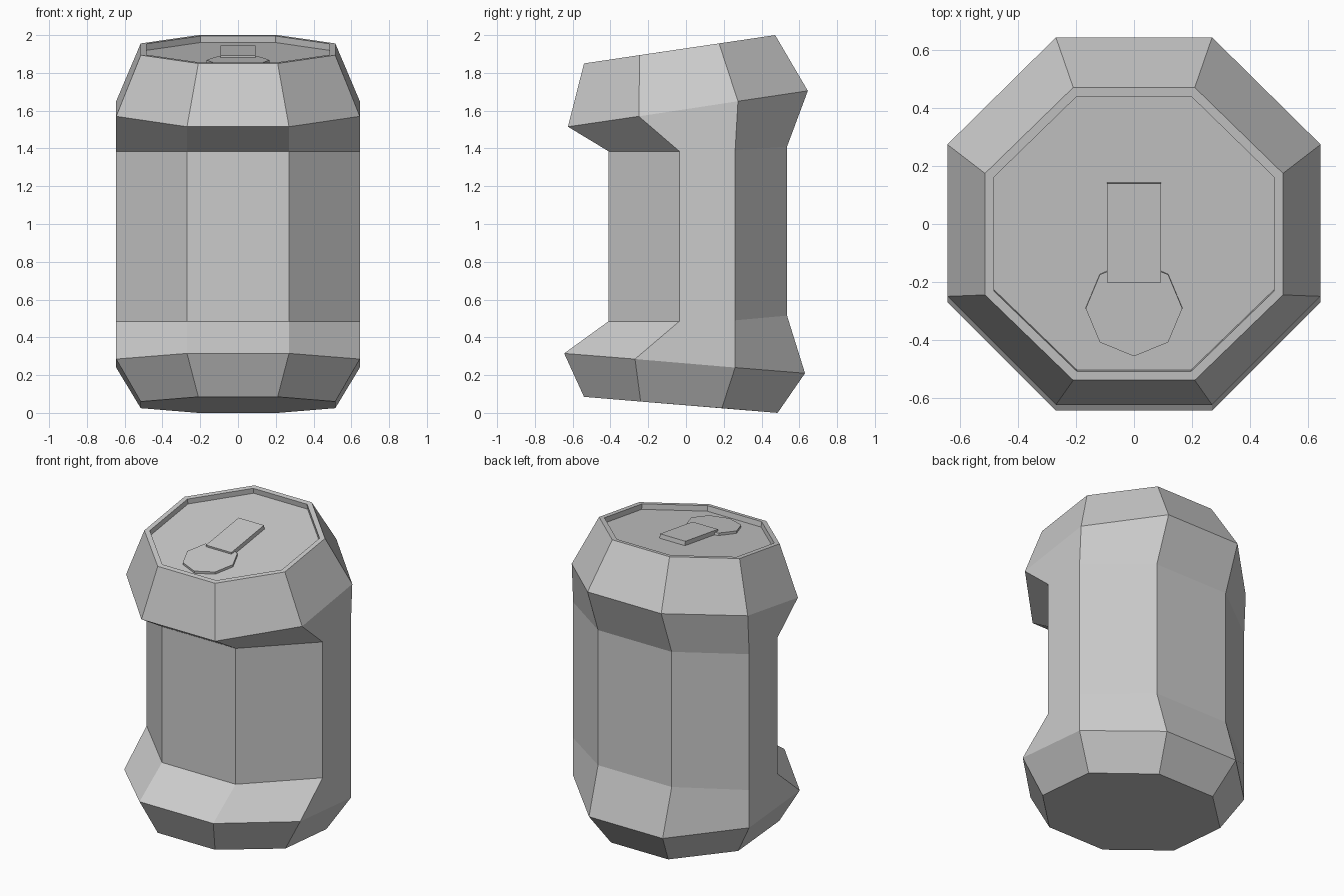
import bpy, bmesh, math
from mathutils import Matrix, Vector

old = bpy.data.objects.get("Cube")
if old:
    bpy.data.objects.remove(old, do_unlink=True)

metal = bpy.data.materials.new("grey metal")
metal.use_nodes = True
GREY = (0.6, 0.6, 0.6, 1)
metal.diffuse_color = GREY
metal.node_tree.nodes["Principled BSDF"].inputs["Base Color"].default_value = GREY


def make_object(name, bm):
    bmesh.ops.recalc_face_normals(bm, faces=bm.faces[:])
    mesh = bpy.data.meshes.new(name)
    bm.to_mesh(mesh)
    bm.free()
    mesh.materials.append(metal)
    obj = bpy.data.objects.new(name, mesh)
    bpy.context.scene.collection.objects.link(obj)
    return obj


# Each octagon ring: half width of the front/back edge, half width of the side,
# then (y, z) of its front, front-side, back-side and back corners.
NARROW, WIDE = (0.21, 0.515), (0.27, 0.645)
rings = [
    (NARROW, (-0.54, 0.085), (-0.24, 0.06), (0.19, 0.025), (0.485, 0.0)),
    (WIDE, (-0.645, 0.315), (-0.27, 0.285), (0.26, 0.24), (0.63, 0.21)),
    (WIDE, (-0.41, 0.485), (-0.035, 0.485), (0.26, 0.49), (0.535, 0.515)),
    (WIDE, (-0.41, 1.385), (-0.035, 1.385), (0.26, 1.39), (0.535, 1.41)),
    (WIDE, (-0.625, 1.515), (-0.25, 1.57), (0.275, 1.65), (0.645, 1.705)),
    (NARROW, (-0.54, 1.85), (-0.245, 1.894), (0.175, 1.956), (0.472, 2.0)),
]

# Dented can body, lofted through the rings
bm = bmesh.new()
loops = []
for (inner, outer), *corners in rings:
    half = [(x, y, z) for x, (y, z) in zip((inner, outer, outer, inner), corners)]
    points = half + [(-x, y, z) for x, y, z in reversed(half)]
    loops.append([bm.verts.new(p) for p in points])
for low, high in zip(loops, loops[1:]):
    for i in range(8):
        j = (i + 1) % 8
        bm.faces.new((low[i], low[j], high[j], high[i]))
bm.faces.new(loops[0][::-1])
lid = bm.faces.new(loops[-1])
bm.normal_update()

# Rim and sunken lid
bmesh.ops.inset_region(bm, faces=[lid], thickness=0.031, use_even_offset=True)
bmesh.ops.inset_region(bm, faces=[lid], thickness=0.0, depth=0.0)
sink = lid.normal * -0.035
bmesh.ops.translate(bm, verts=lid.verts[:], vec=sink)
make_object("can_body", bm)

# Tab and opening plate lie on the tilted lid
TILT = math.atan(0.1485)
lid_frame = Matrix.Translation((0, 0, 1.895)) @ Matrix.Rotation(TILT, 4, 'X')


def lid_plate(name, outline, height):
    bm = bmesh.new()
    face = bm.faces.new([bm.verts.new((x, y, 0)) for x, y in outline])
    grown = bmesh.ops.extrude_face_region(bm, geom=[face])["geom"]
    top = [v for v in grown if isinstance(v, bmesh.types.BMVert)]
    bmesh.ops.translate(bm, verts=top, vec=Vector((0, 0, height)))
    make_object(name, bm).matrix_world = lid_frame


lid_plate("pull_tab", [(-0.093, -0.2), (0.093, -0.2), (0.093, 0.145), (-0.093, 0.145)], 0.028)
octagon = [(0.167 * math.cos(k * math.pi / 4), -0.293 + 0.167 * math.sin(k * math.pi / 4))
           for k in range(8)]
lid_plate("opening_plate", octagon, 0.016)
